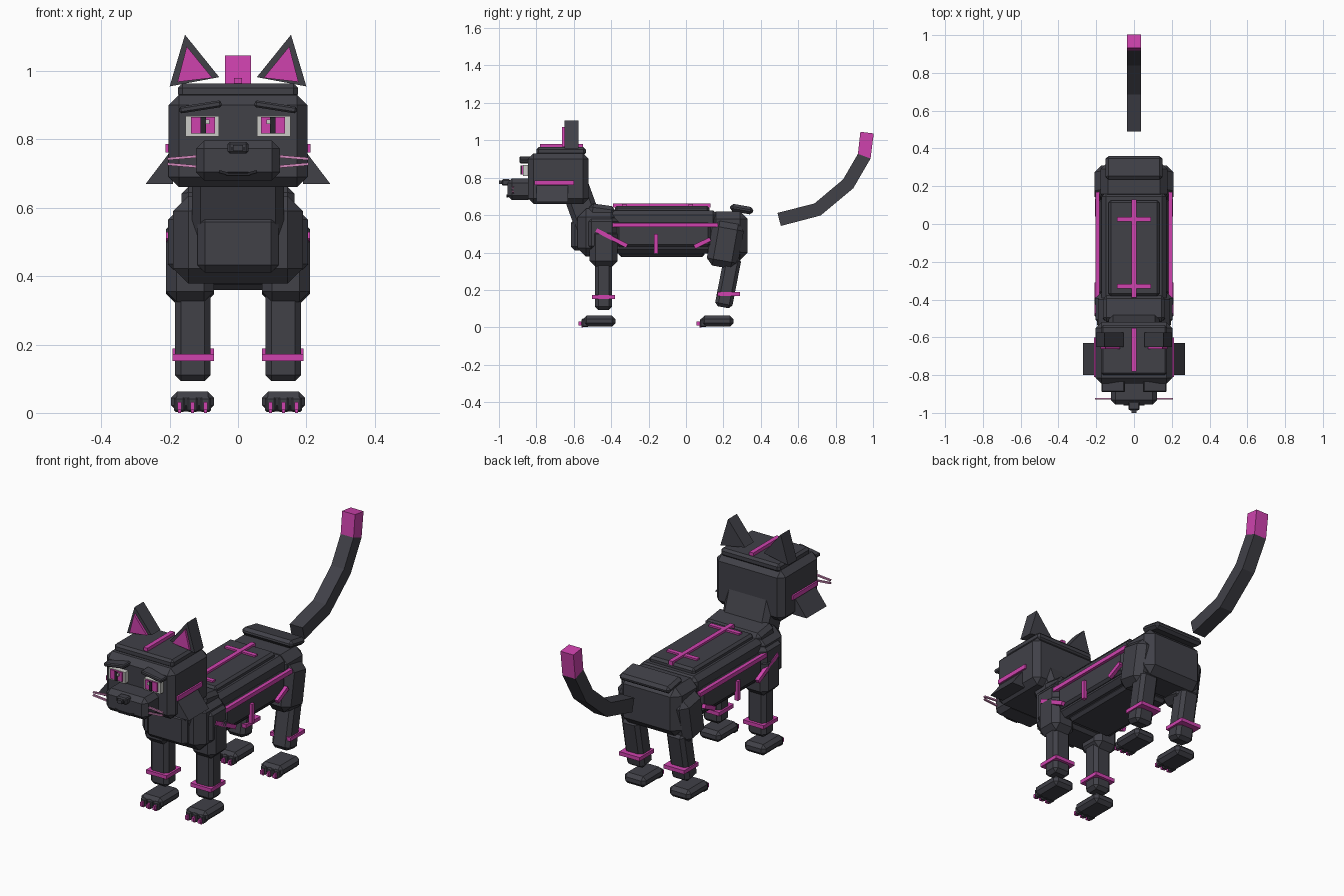
import bpy, bmesh, math
from mathutils import Vector, Matrix

if "Cube" in bpy.data.objects:
    bpy.data.objects.remove(bpy.data.objects["Cube"], do_unlink=True)


def material(name, rgb):
    m = bpy.data.materials.new(name)
    m.use_nodes = True
    m.diffuse_color = (*rgb, 1)
    m.node_tree.nodes["Principled BSDF"].inputs["Base Color"].default_value = (*rgb, 1)
    return m


DARK = material("charcoal", (0.052, 0.052, 0.064))
PINK = material("magenta", (0.62, 0.055, 0.42))
WHISKER = material("pale pink", (0.65, 0.25, 0.50))
WHITE = material("eye grey", (0.60, 0.60, 0.57))
BLACK = material("near black", (0.02, 0.02, 0.025))


def finish(name, bm, mats):
    bmesh.ops.recalc_face_normals(bm, faces=bm.faces)
    me = bpy.data.meshes.new(name)
    bm.to_mesh(me)
    bm.free()
    for m in mats:
        me.materials.append(m)
    ob = bpy.data.objects.new(name, me)
    bpy.context.collection.objects.link(ob)
    return ob


def box(name, x, y, z, mat=DARK, bevel=0.0, tilt=0, roll=0, both=False):
    """Chamfered box from (min, max) ranges; tilt about x, roll about y, optional mirrored twin."""
    lo, hi = Vector((x[0], y[0], z[0])), Vector((x[1], y[1], z[1]))
    for side in ((1, -1) if both else (1,)):
        c = (lo + hi) / 2
        c.x *= side
        bm = bmesh.new()
        bmesh.ops.create_cube(bm, size=1)
        bmesh.ops.scale(bm, vec=hi - lo, verts=bm.verts)
        if bevel:
            bmesh.ops.bevel(bm, geom=bm.edges[:], offset=bevel, segments=1, affect='EDGES')
        rot = Matrix.Rotation(math.radians(tilt), 4, 'X') @ Matrix.Rotation(math.radians(roll * side), 4, 'Y')
        bmesh.ops.transform(bm, matrix=Matrix.Translation(c) @ rot, verts=bm.verts)
        label = name if not both else ("left_" if side > 0 else "right_") + name
        finish(label, bm, [mat])


def prism(name, pts, y0, y1, mat=DARK):
    """Mirrored pair of x-z outlines extruded along y."""
    for side in (1, -1):
        bm = bmesh.new()
        f = bm.faces.new([bm.verts.new((px * side, y0, pz)) for px, pz in pts])
        r = bmesh.ops.extrude_face_region(bm, geom=[f])
        vs = [v for v in r["geom"] if isinstance(v, bmesh.types.BMVert)]
        bmesh.ops.translate(bm, vec=(0, y1 - y0, 0), verts=vs)
        finish(("left_" if side > 0 else "right_") + name, bm, [mat])


def bar(name, x, a, b, w=0.022, t=0.02, mat=PINK):
    """Mirrored pair of side strips running from a to b in the y-z plane."""
    d = Vector(b) - Vector(a)
    c, h = (Vector(a) + Vector(b)) / 2, d.length / 2
    box(name, (x - t / 2, x + t / 2), (c.x - h, c.x + h), (c.y - w / 2, c.y + w / 2),
        mat, tilt=math.degrees(math.atan2(d.y, d.x)), both=True)


# Head
box("head", (-.203, .203), (-.845, -.52), (.66, .93), bevel=.03)
box("head_cap", (-.175, .175), (-.80, -.535), (.92, .963), bevel=.012)
box("head_stripe", (-.012, .012), (-.78, -.55), (.955, .98), PINK)
box("muzzle", (-.123, .123), (-.955, -.82), (.68, .797), bevel=.024)
box("nose", (-.03, .03), (-.985, -.94), (.758, .792), bevel=.006)
box("nose_tip", (-.014, .014), (-1.0, -.97), (.766, .784))
box("nostril", (.012, .02), (-.988, -.98), (.768, .777), BLACK, both=True)
box("mouth", (-.035, .035), (-.960, -.95), (.694, .702), BLACK)
box("mouth_corner", (.03, .056), (-.960, -.95), (.699, .707), BLACK, roll=-15, both=True)
prism("ear", [(.2, .955), (.055, .982), (.155, 1.106)], -.65, -.575)
prism("inner_ear", [(.177, .968), (.075, .98), (.15, 1.072)], -.662, -.645, PINK)
prism("cheek_tuft", [(.27, .67), (.19, .67), (.19, .775)], -.80, -.63)
box("cheek_stripe", (.195, .212), (-.81, -.60), (.762, .786), PINK, both=True)

# Eyes and whiskers
box("eye", (.055, .153), (-.872, -.835), (.808, .868), WHITE, both=True)
box("iris", (.068, .138), (-.880, -.865), (.817, .866), PINK, both=True)
box("pupil", (.094, .109), (-.886, -.87), (.817, .866), BLACK, both=True)
for s in (-1, 1):
    box("eye_glint", (s * .09 - .006, s * .09 + .006), (-.886, -.875), (.845, .858), WHITE)
box("brow", (.048, .172), (-.89, -.83), (.885, .905), bevel=.005, roll=9, both=True)
for z, r in ((.747, 5), (.724, -5)):
    box("whisker", (.115, .206), (-.93, -.92), (z - .004, z + .004), WHISKER, roll=r, both=True)

# Neck and chest
box("neck", (-.135, .135), (-.625, -.475), (.47, .79), bevel=.025, tilt=20)
box("chest_plate", (-.118, .118), (-.615, -.50), (.41, .58), bevel=.022)
box("chest", (-.19, .19), (-.58, -.355), (.378, .635), bevel=.045)
box("collar", (-.165, .165), (-.52, -.38), (.58, .655), bevel=.02, tilt=-8)

# Torso
box("torso", (-.172, .172), (-.42, .17), (.395, .625), bevel=.025)
box("back_plate", (-.135, .135), (-.38, .125), (.61, .65), bevel=.012)
box("belly_plate", (-.13, .13), (-.36, .10), (.375, .42), bevel=.015)
box("flank_plate", (.15, .188), (-.37, .13), (.43, .56), bevel=.012, both=True)
box("spine_stripe", (-.012, .012), (-.39, .13), (.64, .661), PINK)
for y in (-.33, .025):
    box("spine_crossbar", (-.09, .09), (y - .012, y + .012), (.64, .659), PINK)
bar("flank_stripe", .193, (-.44, .547), (.17, .547))
bar("shoulder_slash", .2, (-.48, .52), (-.315, .435))
bar("rib_stripe", .192, (-.16, .395), (-.16, .498))
bar("hip_slash", .196, (.045, .43), (.13, .472))

# Hips and tail base
box("hips", (-.178, .178), (.12, .33), (.36, .62), bevel=.04)
box("tail_base", (-.15, .15), (.235, .36), (.612, .652), bevel=.015, tilt=-10)

# Legs
box("shoulder", (.10, .205), (-.54, -.36), (.40, .60), bevel=.035, both=True)
box("front_upper_leg", (.07, .21), (-.515, -.365), (.325, .53), bevel=.03, both=True)
box("front_lower_leg", (.08, .185), (-.487, -.395), (.093, .37), bevel=.018, both=True)
box("front_leg_band", (.07, .192), (-.502, -.38), (.152, .172), PINK, both=True)
box("thigh", (.07, .21), (.125, .295), (.32, .565), bevel=.035, tilt=-10, both=True)
box("rear_lower_leg", (.08, .185), (.178, .272), (.105, .38), bevel=.018, tilt=-11, both=True)
box("rear_leg_band", (.07, .192), (.168, .29), (.168, .188), PINK, both=True)
for part, y in (("front", -.55), ("rear", .082)):
    box(part + "_paw", (.07, .196), (y, y + .172), (.004, .062), bevel=.018, both=True)
    for x in (.095, .133, .171):
        box(part + "_toe", (x - .016, x + .016), (y - .008, y + .03), (.002, .046), bevel=.006, both=True)
        box(part + "_claw", (x - .006, x + .006), (y - .025, y), (.01, .03), PINK, both=True)
        box(part + "_toe_groove", (x - .005, x + .005), (y - .01, y), (.0, .032), PINK, both=True)

# Tail: square section swept along a bent path, last segment coloured
path = [Vector(p) for p in ((.498, .577), (.703, .63), (.867, .767), (.953, .915), (.968, 1.041))]
bm = bmesh.new()
rings = []
for i, p in enumerate(path):
    a, b = path[max(i - 1, 0)], path[min(i + 1, len(path) - 1)]
    d = (b - a).normalized()
    n = Vector((-d.y, d.x)) * .036
    rings.append([bm.verts.new((sx * .038, p.x + sn * n.x, p.y + sn * n.y))
                  for sx, sn in ((-1, -1), (1, -1), (1, 1), (-1, 1))])
for i in range(len(rings) - 1):
    for k in range(4):
        j = (k + 1) % 4
        f = bm.faces.new((rings[i][k], rings[i][j], rings[i + 1][j], rings[i + 1][k]))
        f.material_index = int(i == len(rings) - 2)
bm.faces.new(rings[0])
bm.faces.new(rings[-1]).material_index = 1
finish("tail", bm, [DARK, PINK])
